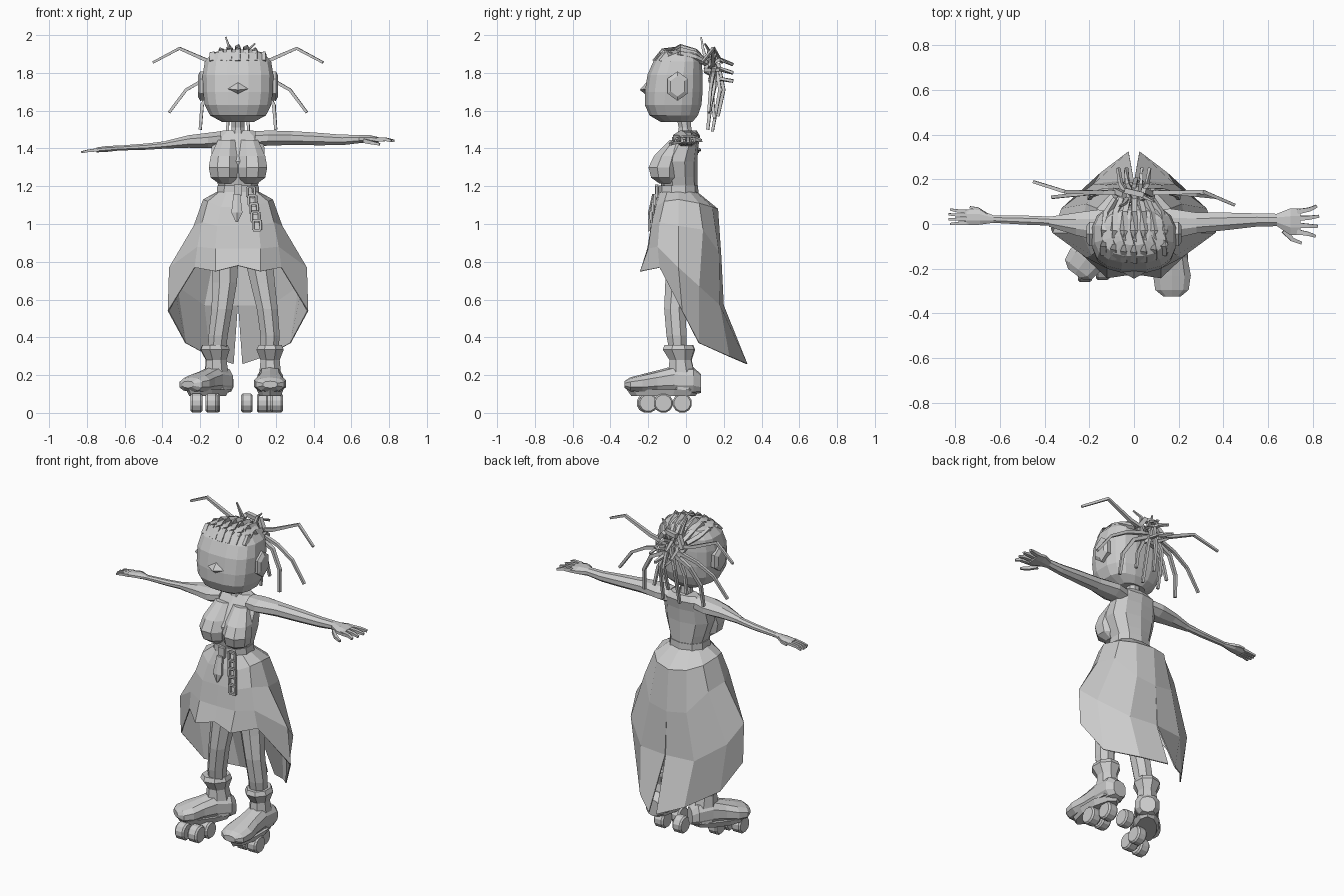
import bpy, bmesh, math
from mathutils import Vector, Matrix

grey = bpy.data.materials.new("plain grey")
grey.diffuse_color = (0.6, 0.6, 0.6, 1)


def finish(name, bm):
    bmesh.ops.recalc_face_normals(bm, faces=bm.faces)
    me = bpy.data.meshes.new(name)
    bm.to_mesh(me)
    bm.free()
    me.materials.append(grey)
    ob = bpy.data.objects.new(name, me)
    bpy.context.collection.objects.link(ob)
    return ob


def loft(name, rings, n=8, axis="z", power=2.0, spin=None):
    """Rings are (x, y, z, ra, rb), each lying square to the axis."""
    bm = bmesh.new()
    rows = []
    for x, y, z, ra, rb in rings:
        row = []
        for i in range(n):
            t = 2 * math.pi * (i + 0.5) / n
            c, s = math.cos(t), math.sin(t)
            a = ra * math.copysign(abs(c) ** (2 / power), c)
            b = rb * math.copysign(abs(s) ** (2 / power), s)
            off = {"z": (a, b, 0), "x": (0, a, b), "y": (a, 0, b)}[axis]
            row.append(bm.verts.new(Vector((x, y, z)) + Vector(off)))
        rows.append(row)
    for r, q in zip(rows, rows[1:]):
        for i in range(n):
            j = (i + 1) % n
            bm.faces.new((r[i], r[j], q[j], q[i]))
    bm.faces.new(rows[0])
    bm.faces.new(rows[-1])
    if spin:
        angle, pivot = spin
        bmesh.ops.rotate(bm, verts=bm.verts, cent=pivot, matrix=Matrix.Rotation(angle, 3, "Z"))
    return finish(name, bm)


def strand(name, pts, r0=0.014, r1=0.010, n=4):
    """Thin tapered tube through the points."""
    pts = [Vector(p) for p in pts]
    bm = bmesh.new()
    rows = []
    for k, p in enumerate(pts):
        d = (pts[min(k + 1, len(pts) - 1)] - pts[max(k - 1, 0)]).normalized()
        u = d.cross(Vector((0.1, 1, 0.05))).normalized()
        v = d.cross(u)
        r = r0 + (r1 - r0) * k / (len(pts) - 1)
        rows.append([bm.verts.new(p + r * (u * math.cos(2 * math.pi * i / n + 0.785)
                     + v * math.sin(2 * math.pi * i / n + 0.785))) for i in range(n)])
    for a, b in zip(rows, rows[1:]):
        for i in range(n):
            j = (i + 1) % n
            bm.faces.new((a[i], a[j], b[j], b[i]))
    bm.faces.new(rows[0])
    bm.faces.new(rows[-1])
    return finish(name, bm)


# Head, nose, ears, neck
loft("head", [(0, -.05, 1.55, .085, .085), (0, -.065, 1.585, .15, .13), (0, -.068, 1.64, .178, .152),
              (0, -.065, 1.71, .188, .155), (0, -.058, 1.80, .19, .148), (0, -.045, 1.87, .178, .13),
              (0, -.04, 1.915, .14, .105), (0, -.035, 1.935, .07, .06)], 16, power=2.7)
bm = bmesh.new()
tip = [bm.verts.new(p) for p in ((-.1, -.19, 1.73), (.1, -.19, 1.73), (0, -.2, 1.685),
                                 (0, -.205, 1.765), (0, -.245, 1.72))]
for f in ((0, 2, 4), (2, 1, 4), (1, 3, 4), (3, 0, 4)):
    bm.faces.new([tip[i] for i in f])
finish("nose", bm)
for s in (-1, 1):
    loft("ear", [(s * .17, -.045, 1.74, .06, .075), (s * .2, -.045, 1.74, .062, .078),
                 (s * .213, -.045, 1.74, .042, .055)], 6, "x")
loft("neck", [(0, -.005, 1.44, .05, .05), (0, -.005, 1.52, .036, .036), (0, -.015, 1.58, .04, .04)], 8)

# Braided rows over the scalp
for i in range(-3, 4):
    x = i * .045
    k = 1 - (x / .30) ** 2
    strand("braid_row", [(x, -.165 * k, 1.868), (x, -.12 * k, 1.925 - .4 * x * x * 2.2),
                         (x, -.03, 1.946 - 2.1 * x * x), (x * .9, .05, 1.925 - 2 * x * x),
                         (x * .6, .11, 1.86)], .02, .016)

# Hair knot and loose locks
for i in range(6):
    a = math.pi * i / 3
    b = a + math.pi / 3
    strand("knot_wrap", [(.085 * math.cos(a), .13, 1.84 + .08 * math.sin(a)),
                         (.085 * math.cos(b), .15, 1.84 + .08 * math.sin(b))], .017, .017)
    strand("knot_spike", [(.02 * math.cos(a), .1, 1.84 + .02 * math.sin(a)),
                          (.06 * math.cos(b), .18, 1.83 + .06 * math.sin(b)),
                          (.07 * math.cos(b), .25, 1.81 + .05 * math.sin(b))])
strand("top_spike", [(-.03, .11, 1.86), (-.045, .09, 1.94), (-.065, .08, 2.0)], .014, .005)
strand("top_spike", [(.03, .11, 1.86), (.05, .12, 1.93), (.09, .1, 1.965)], .014, .005)
for s in (-1, 1):
    strand("upper_lock", [(s * .03, .14, 1.84), (s * .14, .14, 1.865), (s * .31, .145, 1.94),
                          (s * .45, .137 - s * .052, 1.865)], .016, .009)
    strand("middle_lock", [(s * .03, .15, 1.82), (s * .17, .14, 1.78), (s * .275, .13, 1.72),
                           (s * .365, .12, 1.60)], .014, .01)
    strand("lower_lock", [(s * .02, .15, 1.80), (s * .13, .15, 1.74), (s * .19, .13, 1.64),
                          (s * .2, .115, 1.51)], .016, .011)
    strand("back_lock", [(s * .01, .16, 1.84), (s * .05, .18, 1.72), (s * .055, .14, 1.50)])
    strand("inner_lock", [(s * .02, .13, 1.82), (s * .09, .14, 1.68), (s * .11, .15, 1.57)])
strand("centre_lock", [(0, .17, 1.86), (.01, .2, 1.72), (0, .17, 1.58)])

# Torso, bust, belt
loft("torso", [(0, -.04, 1.14, .108, .10), (0, -.035, 1.21, .108, .095), (0, -.04, 1.26, .125, .10),
               (0, -.045, 1.34, .15, .105), (0, -.015, 1.42, .145, .08), (0, .01, 1.475, .13, .065),
               (0, .012, 1.505, .085, .045)], 10, power=2.3)
for s in (-1, 1):
    loft("bust", [(s * .065, -.10, 1.225, .04, .045), (s * .075, -.115, 1.255, .075, .075),
                  (s * .078, -.12, 1.31, .083, .085), (s * .075, -.10, 1.37, .075, .075),
                  (s * .06, -.05, 1.455, .05, .04)], 8)
loft("belt", [(0, -.04, 1.165, .118, .106), (0, -.04, 1.215, .114, .104)], 10, power=2.3)

# Skirt: each line runs from waist to hem, from the front round to the back
lines = [
    [(0, -.145, 1.18), (0, -.17, 1.10), (0, -.185, 1.0), (0, -.205, .88), (0, -.225, .79)],
    [(.06, -.135, 1.18), (.09, -.16, 1.10), (.11, -.185, 1.0), (.12, -.2, .88), (.12, -.243, .76)],
    [(.10, -.10, 1.18), (.16, -.115, 1.13), (.19, -.14, 1.02), (.215, -.15, .89), (.23, -.14, .78)],
    [(.113, -.04, 1.18), (.185, -.04, 1.14), (.235, -.04, 1.0), (.365, -.04, .78), (.372, -.02, .55)],
    [(.10, .02, 1.18), (.165, .07, 1.12), (.215, .09, .98), (.325, .07, .68), (.28, .07, .38)],
    [(.06, .05, 1.18), (.10, .14, 1.10), (.125, .175, .86), (.18, .18, .58), (.15, .23, .31)],
    [(0, .06, 1.18), (0, .17, 1.09), (0, .187, .84), (.002, .20, .58), (.025, .325, .27)]]
bm = bmesh.new()
for s in (-1, 1):
    grid = [[bm.verts.new((s * x, y, z)) for x, y, z in ln] for ln in lines]
    for a, b in zip(grid, grid[1:]):
        for i in range(4):
            bm.faces.new((a[i], b[i], b[i + 1], a[i + 1]))
bmesh.ops.remove_doubles(bm, verts=bm.verts, dist=.001)
skirt = finish("skirt", bm)
mod = skirt.modifiers.new("cloth", "SOLIDIFY")
mod.thickness = .006

# Buckle strap and hanging chain
loft("buckle", [(0, -.155, 1.16, .03, .012), (0, -.155, 1.22, .03, .012)], 4)
loft("strap", [(-.006, -.19, 1.02, .006, .006), (-.006, -.185, 1.07, .034, .016),
               (-.006, -.165, 1.17, .02, .014)], 6)
for i in range(5):
    cx, cz, y, w = .068 + .008 * i, 1.18 - .044 * i, -.155 - .01 * i, .02
    p = [(cx - w, y, cz - .026), (cx + w, y, cz - .026), (cx + w, y, cz + .026), (cx - w, y, cz + .026)]
    for k in range(4):
        strand("chain_link", [p[k], p[(k + 1) % 4]], .009, .009)

# Arms and hands
loft("left_arm", [(.09, 0, 1.46, .06, .045), (.16, 0, 1.465, .075, .043), (.28, .005, 1.465, .05, .04),
                  (.42, .012, 1.46, .042, .036), (.55, .018, 1.455, .032, .03), (.64, .018, 1.46, .03, .024),
                  (.70, .01, 1.46, .065, .022), (.745, .01, 1.455, .065, .016)], 8, "x")
loft("right_sleeve", [(-.09, 0, 1.46, .06, .045), (-.16, -.005, 1.452, .075, .044),
                      (-.26, .0, 1.447, .055, .036), (-.38, .01, 1.43, .024, .022)], 8, "x")
loft("right_forearm", [(-.35, .012, 1.432, .022, .022), (-.48, .017, 1.42, .022, .018),
                       (-.63, .022, 1.412, .018, .014), (-.69, .03, 1.408, .036, .017),
                       (-.75, .03, 1.402, .038, .014)], 8, "x")
for i in range(4):
    t = i / 3
    strand("left_finger", [(.73, -.035 + .09 * t, 1.458), (.785, -.045 + .11 * t, 1.458),
                           (.83 - .03 * abs(t - .6), -.055 + .135 * t, 1.45)], .016, .009)
    strand("right_finger", [(-.74, .005 + .05 * t, 1.403), (-.79, .003 + .056 * t, 1.398),
                            (-.833 + .02 * abs(t - .5), .0 + .065 * t, 1.39)], .012, .007)
strand("left_thumb", [(.67, -.03, 1.45), (.71, -.07, 1.44), (.75, -.085, 1.432)], .016, .009)
strand("right_thumb", [(-.66, .04, 1.41), (-.70, .068, 1.405), (-.735, .075, 1.40)], .012, .007)

# Legs
loft("left_leg", [(.165, -.04, .30, .05, .045), (.17, -.05, .42, .055, .058), (.155, -.06, .56, .06, .06),
                  (.13, -.045, .70, .07, .07), (.09, -.03, .95, .09, .08)], 8)
loft("right_leg", [(-.115, -.04, .30, .05, .045), (-.105, -.05, .42, .055, .058), (-.085, -.06, .56, .06, .06),
                   (-.07, -.045, .70, .07, .07), (-.07, -.03, .95, .085, .08)], 8)

# Skate boots: shaft, foot and sole, each turned about the ankle
for side, x, turn, grow in (("left", .17, 0.0, 1.0), ("right", -.11, -.65, .84)):
    spin = (turn, Vector((x, -.02, 0)))
    loft(side + "_boot_shaft", [(x, -.015, .13, .065, .085), (x, -.025, .22, .062, .075),
                                (x, -.03, .29, .055, .062), (x, -.04, .345, .078, .09),
                                (x, -.04, .37, .066, .08)], 8, spin=spin)
    foot = [(.08, .165, .045, .05), (.04, .18, .07, .07), (-.06, .185, .068, .075),
            (-.15, .175, .072, .06), (-.23, .165, .088, .05), (-.295, .16, .078, .038), (-.325, .16, .04, .018)]
    loft(side + "_boot_foot", [(x, -.02 + (y + .02) * grow, z, a, b) for y, z, a, b in foot],
         10, "y", 2.4, spin)
    loft(side + "_sole", [(x, -.02 + (-.10) * grow, .10, .06, .17 * grow),
                          (x, -.02 + (-.10) * grow, .135, .075, .195 * grow)], 10, spin=spin)

# Wheels
for x, y, w in ((-.22, -.21, .031), (-.14, -.20, .031), (-.125, -.12, .03), (.047, -.02, .03),
                (.13, -.12, .03), (.205, -.12, .032), (.17, -.02, .032)):
    loft("wheel", [(x - w, y, .062, .044, .044), (x - w * .7, y, .062, .052, .052),
                   (x + w * .7, y, .062, .052, .052), (x + w, y, .062, .044, .044)], 12, "x")

# Rest the wheels on the ground
for ob in bpy.context.collection.objects:
    ob.location.z -= .01
